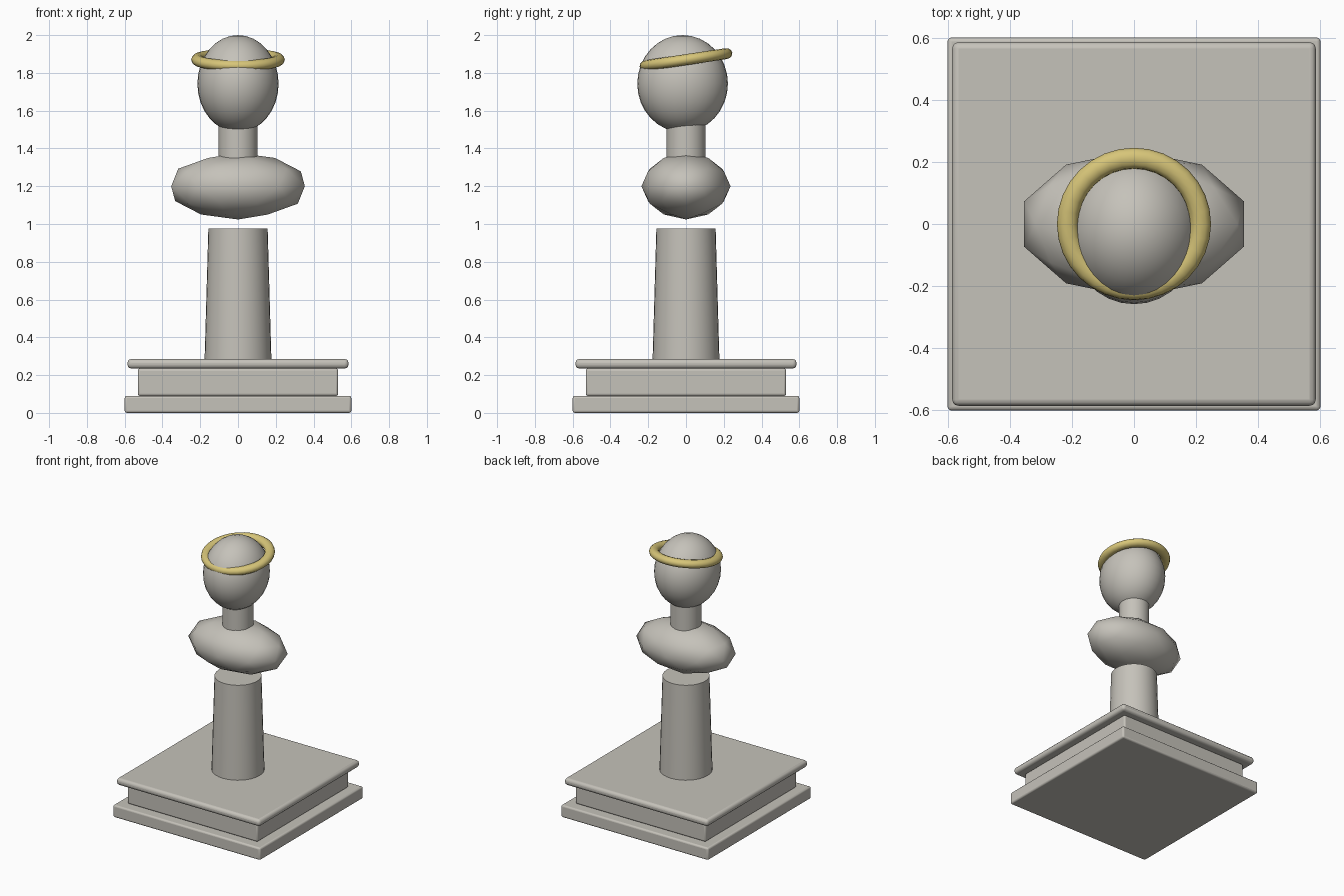
import bpy
import math

cube = bpy.data.objects.get("Cube")
if cube:
    bpy.data.objects.remove(cube, do_unlink=True)


def make_material(name, rgb):
    mat = bpy.data.materials.new(name)
    mat.use_nodes = True
    mat.diffuse_color = (*rgb, 1)
    mat.node_tree.nodes["Principled BSDF"].inputs["Base Color"].default_value = (*rgb, 1)
    return mat


stone = make_material("warm grey stone", (0.56, 0.54, 0.49))
gold = make_material("pale gold", (0.68, 0.56, 0.19))


def finish(name, mat, scale=(1, 1, 1), angle=40):
    """Name, scale, colour and smooth the newly added primitive."""
    obj = bpy.context.object
    obj.name = name
    obj.scale = scale
    bpy.ops.object.transform_apply(location=False, rotation=False, scale=True)
    obj.data.materials.append(mat)
    bpy.ops.object.shade_smooth_by_angle(angle=math.radians(angle))
    return obj


def slab(name, half_width, bottom, top, bevel):
    bpy.ops.mesh.primitive_cube_add(size=1, location=(0, 0, (bottom + top) / 2))
    obj = finish(name, stone, (2 * half_width, 2 * half_width, top - bottom))
    mod = obj.modifiers.new("soft edges", "BEVEL")
    mod.width = bevel
    mod.segments = 3


def column(name, bottom_radius, top_radius, bottom, top):
    bpy.ops.mesh.primitive_cone_add(vertices=32, radius1=bottom_radius, radius2=top_radius,
                                    depth=top - bottom, location=(0, 0, (bottom + top) / 2))
    finish(name, stone)


# Stepped plinth
slab("plinth_base", 0.6, 0.0, 0.09, 0.012)
slab("plinth_middle", 0.53, 0.09, 0.235, 0.012)
slab("plinth_cap", 0.585, 0.235, 0.285, 0.02)

# Tapered pillar, and neck sunk into the torso and head
column("pillar", 0.177, 0.157, 0.28, 0.975)
column("neck", 0.104, 0.104, 1.27, 1.55)

# Faceted shoulders
bpy.ops.mesh.primitive_ico_sphere_add(subdivisions=2, radius=1, location=(0, 0, 1.2))
finish("shoulders", stone, (0.372, 0.236, 0.176), 180)

# Egg-shaped head
bpy.ops.mesh.primitive_uv_sphere_add(segments=32, ring_count=16, radius=1,
                                     location=(0, -0.018, 1.743))
finish("head", stone, (0.215, 0.24, 0.257), 180)

# Tilted ring around the crown
bpy.ops.mesh.primitive_torus_add(major_segments=32, minor_segments=12, major_radius=0.214,
                                 minor_radius=0.034, location=(0, 0, 1.87),
                                 rotation=(math.radians(8.5), 0, 0))
finish("crown_ring", gold, (1, 1, 0.85), 180)
